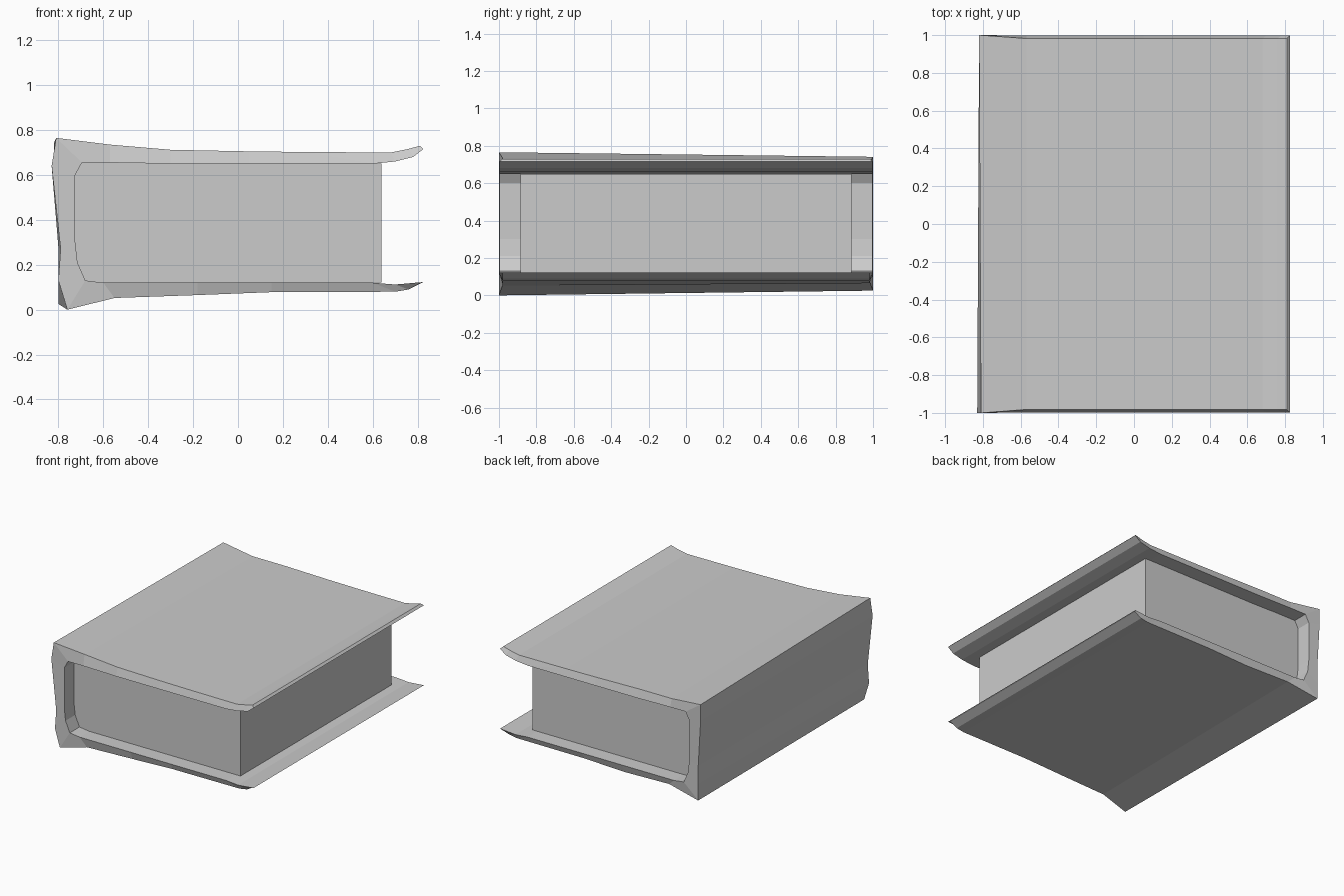
import bpy, bmesh

if "Cube" in bpy.data.objects:
    bpy.data.objects.remove(bpy.data.objects["Cube"])

# Paired cover cross-section: (outer x, outer z, inner x, inner z), top edge -> spine -> bottom edge
PROFILE = [
    (.81, .73, .825, .715), (.76, .716, .78, .68), (.68, .70, .70, .66), (.30, .702, .60, .65),
    (.05, .705, .05, .65), (-.30, .712, -.30, .65), (-.57, .735, -.57, .655),
    (-.81, .765, -.695, .655), (-.83, .64, -.725, .60), (-.79, .27, -.725, .30),
    (-.80, .13, -.715, .21), (-.76, .0, -.68, .13), (-.55, .052, -.60, .12),
    (-.18, .065, -.18, .12), (.15, .078, .15, .12), (.70, .08, .60, .12),
    (.76, .09, .70, .112), (.815, .12, .825, .123)]


def back_shape(x, z):
    """The back end of the cover is slightly flatter than the front."""
    if x < -.7:
        x = -.82 if z > .5 else -.80
    if x < -.5:
        z = .39 + (z - .39) * .935
    return x, z


def make_object(name, bm):
    bmesh.ops.recalc_face_normals(bm, faces=bm.faces[:])
    mesh = bpy.data.meshes.new(name)
    bm.to_mesh(mesh)
    bm.free()
    obj = bpy.data.objects.new(name, mesh)
    bpy.context.collection.objects.link(obj)
    return obj


# Wrap-around cover with sloped worn ends
bm = bmesh.new()
rings = []
for side in (-1, 1):
    outer, inner = [], []
    for i, (ox, oz, ix, iz) in enumerate(PROFILE):
        corner = i in (7, 8, 9, 10, 11)
        x, z = (ox, oz) if side < 0 else back_shape(ox, oz)
        outer.append(bm.verts.new((x, side * (1 if corner else .982), z)))
        inner.append(bm.verts.new((ix, side * .998, iz)))
    rings.append((outer, inner))
(fo, fi), (bo, bi) = rings
for a, b in ((fo, bo), (bo, bi), (bi, fi), (fi, fo)):
    for i in range(len(PROFILE) - 1):
        bm.faces.new((a[i], a[i + 1], b[i + 1], b[i]))
for i in (0, -1):
    bm.faces.new((fo[i], bo[i], bi[i], fi[i]))
make_object("book_cover", bm)

# Page block, its spine side following the inside of the cover
bm = bmesh.new()
section = [(.64, .65), (-.695, .655), (-.725, .60), (-.725, .30), (-.715, .21), (-.68, .13),
           (-.60, .12), (.64, .12)]
face = bm.faces.new([bm.verts.new((x, -.885, z)) for x, z in section])
ext = bmesh.ops.extrude_face_region(bm, geom=[face], use_keep_orig=True)
bmesh.ops.translate(bm, vec=(0, 1.77, 0),
                    verts=[v for v in ext["geom"] if isinstance(v, bmesh.types.BMVert)])
make_object("page_block", bm)
